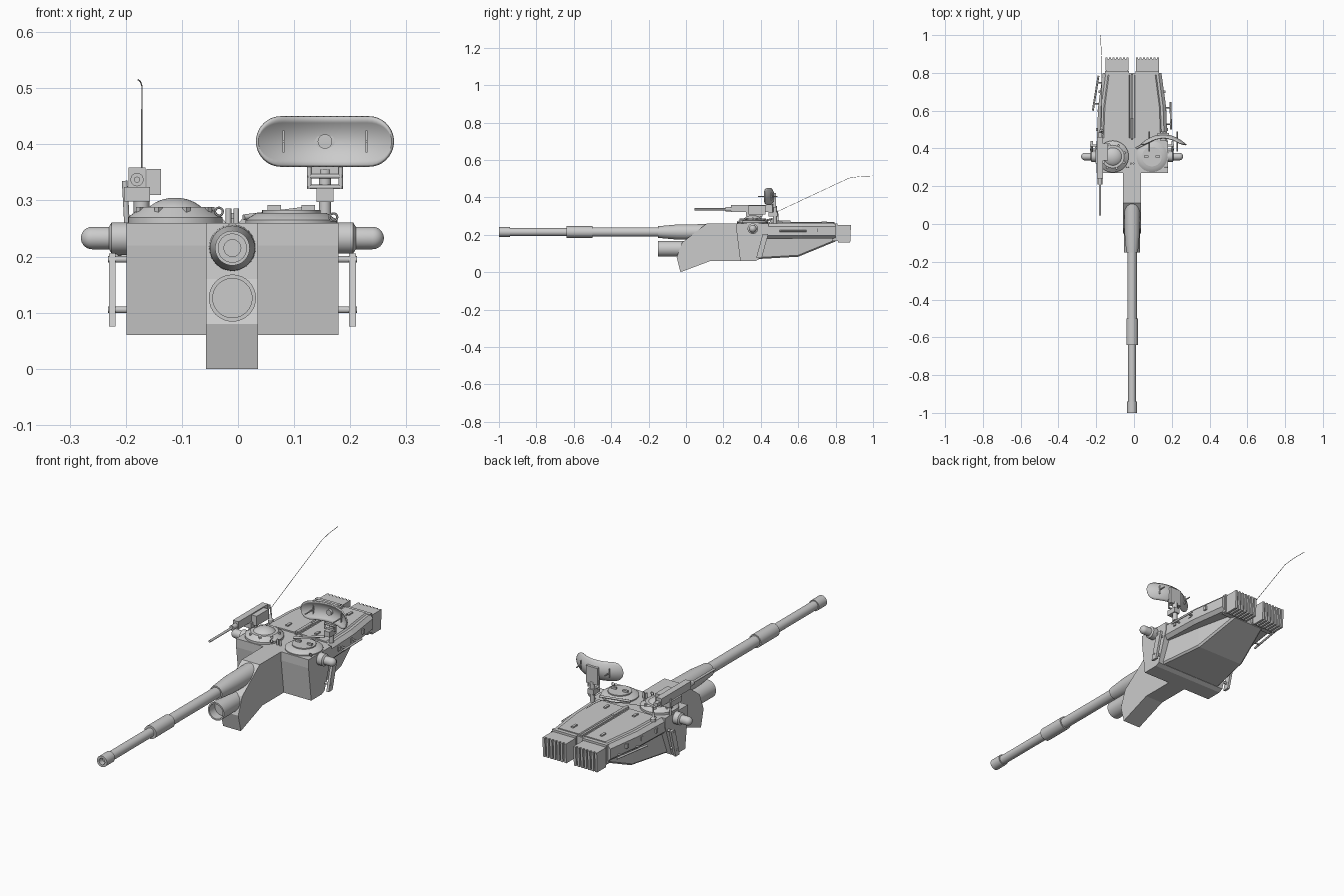
import bpy, bmesh
from math import sin, cos, pi, tau, sqrt, radians
from mathutils import Vector

if "Cube" in bpy.data.objects:
    bpy.data.objects.remove(bpy.data.objects["Cube"])

grey = bpy.data.materials.new("plain_grey")
grey.use_nodes = True
grey.diffuse_color = (.6, .6, .6, 1)
grey.node_tree.nodes["Principled BSDF"].inputs["Base Color"].default_value = grey.diffuse_color

# Shared positions
MIDDLE = -.01
ROOF = .26
FLOOR = .06
FRONT = .27
SHOULDER = .44
REAR = .8
CUPOLA_Y = .357
ACROSS, ALONG, UP = Vector((1, 0, 0)), Vector((0, 1, 0)), Vector((0, 0, 1))


def finish(name, bm, smooth=False):
    bmesh.ops.recalc_face_normals(bm, faces=bm.faces)
    mesh = bpy.data.meshes.new(name)
    bm.to_mesh(mesh)
    bm.free()
    mesh.materials.append(grey)
    part = bpy.data.objects.new(name, mesh)
    bpy.context.collection.objects.link(part)
    if smooth:
        bpy.ops.object.select_all(action='DESELECT')
        part.select_set(True)
        bpy.context.view_layer.objects.active = part
        bpy.ops.object.shade_smooth_by_angle(angle=radians(35))
    return part


def loft(name, rings, smooth=False):
    """Join equal-sized rings of points and cap both ends."""
    bm = bmesh.new()
    loops = [[bm.verts.new(point) for point in ring] for ring in rings]
    count = len(loops[0])
    for near, far in zip(loops, loops[1:]):
        for i in range(count):
            j = (i + 1) % count
            bm.faces.new((near[i], near[j], far[j], far[i]))
    bm.faces.new(loops[0])
    bm.faces.new(loops[-1])
    return finish(name, bm, smooth)


def prism(name, profile, left, right):
    """Extrude a (y, z) outline along x."""
    return loft(name, [[(x, y, z) for y, z in profile] for x in (left, right)])


def block(name, centre, size, lean=0):
    """Box whose top is shifted along y by lean."""
    x, y, z = centre
    wide, deep, tall = (s / 2 for s in size)
    outline = [(y - deep, z - tall), (y + deep, z - tall),
               (y + deep + lean, z + tall), (y - deep + lean, z + tall)]
    return prism(name, outline, x - wide, x + wide)


def lathe(name, origin, axis, profile, sides=32):
    """Turn (distance, radius) points round an axis."""
    turn = axis.to_track_quat('Z', 'Y')
    angles = [tau * k / sides for k in range(sides)]
    return loft(name, [[Vector(origin) + turn @ Vector((r * cos(a), r * sin(a), t)) for a in angles]
                       for t, r in profile], True)


def rod(name, start, end, radius, sides=12):
    span = Vector(end) - Vector(start)
    return lathe(name, start, span, [(0, radius), (span.length, radius)], sides)


def tube(name, start, length, radius, bore):
    """Cylinder along y with a hollow front end."""
    return lathe(name, start, ALONG, [(radius, bore / 9), (radius, bore), (0, bore),
                                      (0, radius), (length, radius)])


def mirrored_section(y, half_width, bottom, top, bevel):
    """Eight-sided hull section at a given y."""
    half = [(half_width - bevel, top), (half_width, top - bevel),
            (half_width, bottom + bevel), (half_width - bevel, bottom)]
    return ([(MIDDLE + x, y, z) for x, z in half]
            + [(MIDDLE - x, y, z) for x, z in reversed(half)])


# Main gun: bored muzzle, barrel, sleeve and conical collar
gun = Vector((MIDDLE, -1, .215))
tube("muzzle", gun, .06, .026, .015)
rod("gun_barrel", gun + ALONG * .05, gun + ALONG, .021, 32)
rod("barrel_sleeve", gun + ALONG * .36, gun + ALONG * .5, .031, 32)
rod("barrel_root", gun + ALONG * .5, gun + ALONG, .025, 32)
lathe("gun_collar", gun + ALONG * .85, ALONG, [(0, .031), (.1, .04), (.3, .043)])
tube("lower_sight_tube", (MIDDLE, -.15, .126), .16, .042, .035)
prism("mantlet", [(FRONT, ROOF), (.11, ROOF), (-.02, .16), (-.05, .08), (-.03, 0),
                  (.13, FLOOR), (.3, FLOOR)], MIDDLE - .047, MIDDLE + .046)

# Hull: front block, bevelled rear and tapering underside
prism("front_block", [(FRONT, ROOF), (FRONT, .22), (.29, FLOOR), (.37, FLOOR),
                      (.39, .07), (SHOULDER, .22), (SHOULDER, ROOF)], MIDDLE - .189, MIDDLE + .189)
loft("rear_hull", [mirrored_section(y, half_width, .18, ROOF, .016)
                   for y, half_width in ((.42, .187), (.62, .18), (REAR, .155))])
loft("rear_underside", [mirrored_section(y, half_width, bottom, .22, .008)
                        for y, half_width, bottom in ((.37, .17, .07), (.6, .13, .083), (REAR, .085, .165))])
block("deck_spine", (MIDDLE, .62, ROOF), (.01, .35, .016))

for side, s in (("right", -1), ("left", 1)):
    def at(offset, y, z):
        return Vector((MIDDLE + s * offset, y, z))

    # Raised deck panel with latches
    loft(side + "_deck_panel", [[at(.01, y, ROOF - .002), at(w, y, ROOF - .002),
                                 at(w - .008, y, ROOF + .006), at(.016, y, ROOF + .006)]
                                for y, w in ((.455, .158), (.62, .152), (.79, .13))])
    for y in (.5, .74):
        block(side + "_deck_latch", at(.075, y, ROOF + .004), (.012, .03, .016))
    for y in (.5, .6, .7):
        block(side + "_side_latch", at(.18 - (y - .5) / 15, y, .225), (.02, .014, .02))

    # Rear stowage bin with upright ribs
    block(side + "_rear_bin", at(.08, .825, .21), (.117, .09, .084), .004)
    block(side + "_bin_hinge", at(.08, REAR, .217), (.125, .018, .09))
    for k in range(7):
        block(side + "_bin_rib", at(.025 + k * .0185, .845, .206), (.011, .066, .092), .004)

    # Side cylinder with domed end
    dome = [(.08 + .02 * sin(k * pi / 13), .02 * cos(k * pi / 13)) for k in range(7)]
    lathe(side + "_side_cylinder", at(.17, CUPOLA_Y, .233), ACROSS * s,
          [(0, .028), (.045, .028), (.05, .02)] + dome)

    # Leaning side plate on two brackets
    block(side + "_side_plate", at(.214, .39, .14), (.012, .03, .13), .035)
    for y, z in ((.395, .105), (.415, .195)):
        rod(side + "_plate_bracket", at(.16, y, z), at(.222, y, z), .006)

# Long rails beside the hull
for name, start, end in (("right_rail", Vector((-.218, .6, .2)), Vector((-.188, .785, .2))),
                         ("left_rail", Vector((.196, .5, .22)), Vector((.193, .645, .22)))):
    rod(name, start, end, .005)
    for part in (.2, .8):
        fixing = start.lerp(end, part)
        rod(name + "_bracket", fixing, fixing - ACROSS * fixing.x / 4, .004)

# Roof fittings, bars and lifting eyes
for x in (MIDDLE - .007, MIDDLE + .007):
    rod("roof_fitting", (x, .32, ROOF), (x, .32, .286), .005)
rod("roof_bar", (MIDDLE, .45, .272), (MIDDLE, .56, .272), .006)
rod("roof_stay", (.01, .4, FRONT), (.13, .46, .285), .005)
for x, z in ((-.034, .28), (.17, FRONT)):
    bpy.ops.mesh.primitive_torus_add(major_segments=14, minor_segments=6, major_radius=.007,
                                     minor_radius=.002, location=(x, .3, z), rotation=(pi / 2, 0, 0))
    bpy.context.object.name = "lifting_eye"
    bpy.context.object.data.materials.append(grey)

# Cupolas: domed on the right, flat on the left
dome_centre = Vector((-.112, CUPOLA_Y, ROOF))
flat_centre = Vector((.095, CUPOLA_Y, ROOF))
lathe("domed_cupola_base", dome_centre, UP, [(0, .084), (.01, .084), (.028, .06)], 40)
lathe("domed_cupola_lid", dome_centre, UP,
      [(.045 * sin(k * pi / 13), .06 * cos(k * pi / 13)) for k in range(7)], 40)
lathe("flat_cupola_base", flat_centre, UP, [(0, .082), (.005, .082), (.018, .062)], 40)
rod("flat_cupola_lid", flat_centre, flat_centre + UP * .023, .052, 40)
for k in range(8):
    angle = (k + .4) * tau / 8
    foot = dome_centre + (ACROSS * cos(angle) + ALONG * sin(angle)) * .066
    rod("cupola_periscope", foot, foot + UP * .028, .007, 4)
for offset in (-.03, .03):
    block("hatch_handle", flat_centre + ACROSS * offset + UP * .025, (.024, .01, .014))

# Roof machine gun
breech = Vector((-.18, .24, .337))
rod("machine_gun_barrel", breech - ALONG * .195, breech, .0055)
rod("machine_gun_jacket", breech - ALONG * .03, breech, .012)
block("machine_gun_body", breech + Vector((0, .11, .004)), (.03, .22, .036))
block("machine_gun_grip", breech + ALONG * .23, (.02, .03, .016))
block("ammunition_box", breech + Vector((.03, .14, -.004)), (.026, .09, .046))
block("gun_cradle", breech + Vector((0, .125, -.026)), (.046, .09, .026))
rod("gun_post", (-.172, .365, ROOF), (-.172, .365, .31), .014)
rod("gun_brace", (-.198, .4, ROOF), (-.202, .4, .335), .005)

# Whip antenna
lathe("antenna_base", (-.172, .49, ROOF), UP, [(0, .012), (.012, .012), (.02, .006), (.07, .002)], 14)
whip = [(-.172, .49, .325), (-.171, .87, .503), (-.174, .93, .512), (-.178, 1, .515)]
for start, end in zip(whip, whip[1:]):
    rod("whip_antenna", start, end, .0012, 6)

# Oblong dish, curved back from its ends
dish_centre = Vector((.155, .472, .405))
length, height = .121, .0435
bm = bmesh.new()
bmesh.ops.create_grid(bm, x_segments=32, y_segments=10, size=1)
for vert in bm.verts:
    along, up = sin(vert.co.x * pi / 2), vert.co.y
    rounding = max(0, abs(along) * length - length + height) / height
    up *= sqrt(max(1 - rounding ** 2, .001))
    vert.co = dish_centre + Vector((along * length, -.053 * along ** 2 - .018 * up ** 2, up * height))
shell = finish("dish", bm, True).modifiers.new("shell", 'SOLIDIFY')
shell.thickness = .006
shell.offset = 0
rod("dish_feed", dish_centre - ALONG * .017, dish_centre, .013, 20)
for offset in (-.074, .074):
    pin = dish_centre + ACROSS * offset
    block("dish_strut", pin - ALONG * .022, (.003, .02, .04))
    rod("dish_pin", pin - ALONG * .087, pin + ALONG * .018, .003)

# Dish mast and frame
mast = Vector((dish_centre.x, .475, ROOF))
rod("dish_mast", mast, mast + UP * .095, .011, 16)
block("dish_backing", mast + UP * .125, (.06, .015, .08))
block("mast_clamp", mast + UP * .05 - ALONG * .01, (.03, .05, .025))
for offset in (-.028, .028):
    post = mast + ACROSS * offset - ALONG * .01
    rod("dish_frame_upright", post + UP * .06, post + UP * .105, .004)
for z in (.064, .083):
    bar = mast + UP * z - ALONG * .01
    rod("dish_frame_bar", bar - ACROSS * .03, bar + ACROSS * .03, .004)
